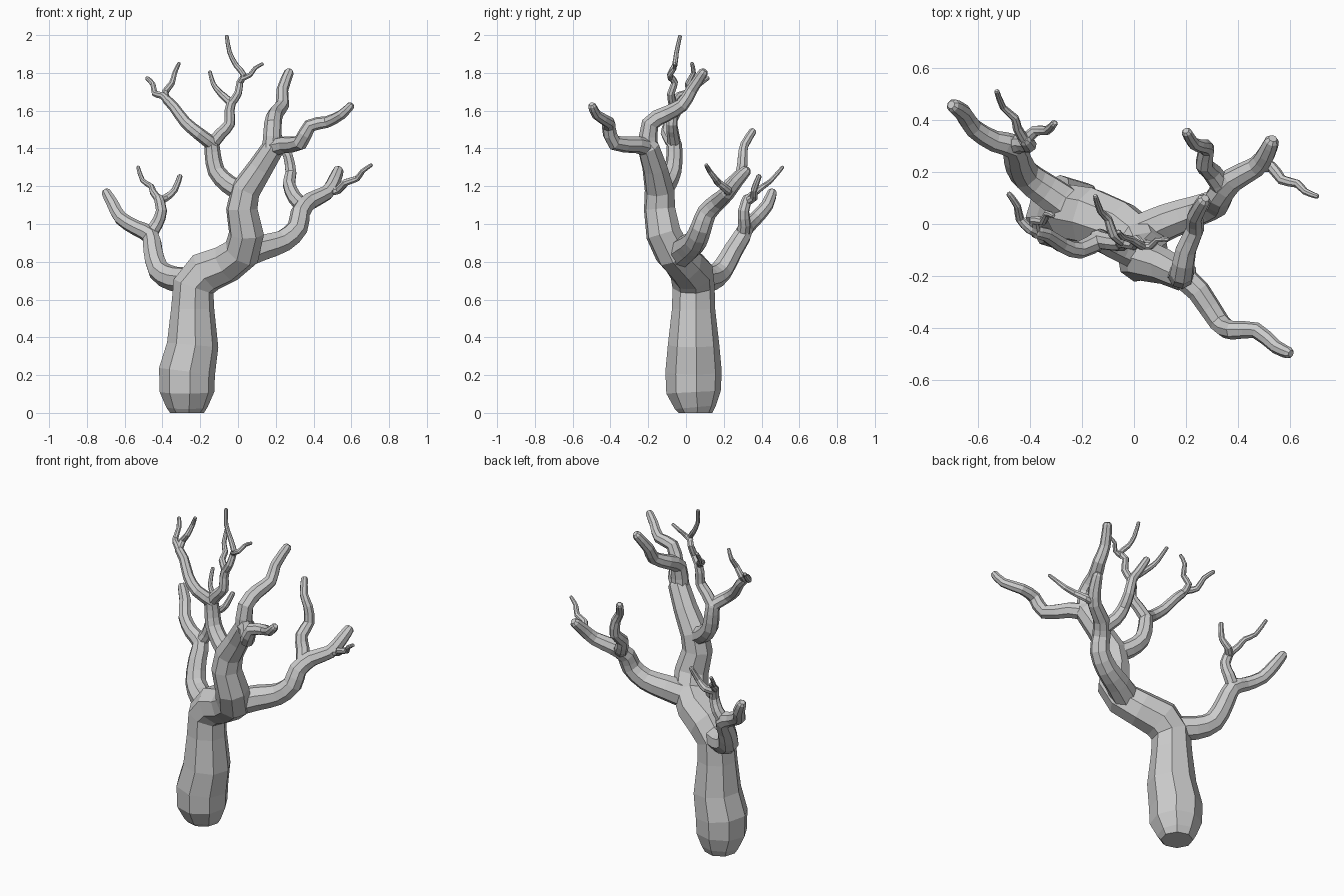
import bpy, bmesh, math
from mathutils import Vector, Matrix

SIDES = 8


def branch(name, pts, radii, smooth=True):
    """Flat-faced tapering tube through pts. radii: one per point, or (start, end)."""
    P = [Vector(p) for p in pts]
    n = len(P)
    if len(radii) == 2:
        a, b = radii
        R = [a + (b - a) * i / (n - 1) for i in range(n)]
    else:
        R = list(radii)
    # one extra ring between points, on a soft curve
    if smooth:
        Q, S = [], []
        for i in range(n - 1):
            p0, p1, p2, p3 = P[max(i - 1, 0)], P[i], P[i + 1], P[min(i + 2, n - 1)]
            Q += [p1, (p1 + p2) * 0.5625 - (p0 + p3) * 0.0625]
            S += [R[i], (R[i] + R[i + 1]) / 2]
        P, R = Q + [P[-1]], S + [R[-1]]
    # blunt rounded tip
    d = (P[-1] - P[-2]).normalized()
    tip = P[-1]
    P[-1] = tip - d * R[-1] * 0.5
    P.append(tip)
    R.append(R[-1] * 0.6)

    bm = bmesh.new()
    rings = []
    t_old = (P[1] - P[0]).normalized()
    u = t_old.cross(Vector((0.3, 1, 0.1))).normalized()
    for i, p in enumerate(P):
        t = (P[min(i + 1, len(P) - 1)] - P[max(i - 1, 0)]).normalized()
        u = t_old.rotation_difference(t) @ u
        u = (u - t * u.dot(t)).normalized()
        v = t.cross(u)
        t_old = t
        rings.append([bm.verts.new(p + (u * math.cos(k) + v * math.sin(k)) * R[i])
                      for k in (2 * math.pi * (j + 0.5) / SIDES for j in range(SIDES))])
    for a, b in zip(rings, rings[1:]):
        for j in range(SIDES):
            k = (j + 1) % SIDES
            bm.faces.new((a[j], a[k], b[k], b[j]))
    bm.faces.new(rings[0][::-1])
    bm.faces.new(rings[-1])
    bmesh.ops.recalc_face_normals(bm, faces=bm.faces[:])
    me = bpy.data.meshes.new(name)
    bm.to_mesh(me)
    bm.free()
    ob = bpy.data.objects.new(name, me)
    bpy.context.collection.objects.link(ob)
    return ob


# Trunk: swollen foot, leaning to the right, then rising again
branch("trunk", [(-.27, .05, 0), (-.27, .05, .03), (-.27, .04, .11), (-.27, .04, .22), (-.24, .04, .36),
                 (-.24, .04, .55), (-.235, .04, .67), (-.17, .03, .745), (-.06, -.01, .79),
                 (.02, -.07, .85), (.045, -.12, .95), (.02, -.14, 1.08), (.04, -.14, 1.18),
                 (.12, -.165, 1.3), (.19, -.2, 1.41), (.2, -.23, 1.45)],
       [.09, .11, .145, .15, .137, .115, .112, .115, .105, .1, .095, .085, .08, .068, .06, .045], smooth=False)

# Crown limbs
branch("crown_limb_right", [(.17, -.19, 1.4), (.25, -.26, 1.42), (.33, -.38, 1.43), (.38, -.41, 1.52),
                            (.47, -.41, 1.54), (.55, -.475, 1.58), (.605, -.5, 1.635)], (.05, .022))
branch("crown_limb_upright", [(.18, -.2, 1.4), (.185, -.19, 1.53), (.2, -.1, 1.585), (.235, -.02, 1.63),
                              (.235, .03, 1.71), (.275, .1, 1.815)], (.052, .026))

# Thin forked limb at the upper left
branch("upper_left_limb", [(.02, -.13, 1.17), (-.05, -.1, 1.21), (-.115, -.07, 1.28), (-.135, -.06, 1.38),
                           (-.14, -.065, 1.45)], (.055, .038))
branch("upper_left_fork", [(-.13, -.06, 1.42), (-.21, -.1, 1.48), (-.28, -.08, 1.54), (-.34, -.04, 1.62),
                           (-.39, -.03, 1.67)], (.038, .024))
branch("upper_left_twig_a", [(-.37, -.03, 1.65), (-.4, -.02, 1.68), (-.44, .02, 1.69), (-.45, .07, 1.74),
                             (-.485, .12, 1.775)], (.023, .011))
branch("upper_left_twig_b", [(-.38, -.03, 1.66), (-.385, .015, 1.7), (-.35, .01, 1.745), (-.335, .04, 1.8),
                             (-.31, .03, 1.855)], (.022, .01))
branch("upper_mid_fork", [(-.14, -.06, 1.42), (-.09, -.07, 1.48), (-.045, -.075, 1.53), (-.045, -.07, 1.6),
                          (-.03, -.07, 1.66)], (.036, .024))
branch("upper_mid_leader", [(-.035, -.07, 1.64), (.0, -.08, 1.69), (.01, -.06, 1.75), (.03, -.085, 1.79),
                            (-.01, -.06, 1.84), (-.045, -.05, 1.91), (-.06, -.03, 2)], (.023, .01))
branch("upper_mid_twig_a", [(-.035, -.07, 1.64), (-.08, -.04, 1.68), (-.1, .02, 1.7), (-.13, .05, 1.74),
                            (-.15, .11, 1.81)], (.022, .01))
branch("upper_mid_twig_b", [(.02, -.08, 1.77), (.065, -.085, 1.79), (.09, -.06, 1.825), (.135, -.06, 1.85)],
       (.016, .009))

# Low limb on the right, reaching back
branch("low_right_limb", [(.0, -.05, .83), (.13, .01, .875), (.24, .05, .91), (.315, .08, .98), (.33, .11, 1.06),
                          (.38, .17, 1.12), (.47, .22, 1.165), (.51, .27, 1.23), (.535, .33, 1.295)],
       [.08, .072, .062, .056, .052, .047, .04, .036, .028])
branch("low_right_riser", [(.35, .13, 1.09), (.3, .2, 1.14), (.27, .23, 1.21), (.28, .29, 1.27), (.265, .3, 1.36),
                           (.23, .31, 1.42), (.2, .36, 1.5)], (.042, .02))
branch("low_right_twig", [(.46, .22, 1.17), (.53, .22, 1.18), (.57, .17, 1.22), (.63, .155, 1.24),
                          (.66, .125, 1.28), (.71, .105, 1.315)], (.026, .01))

# Low limb on the left, reaching back
branch("low_left_limb", [(-.24, .06, .7), (-.34, .13, .71), (-.42, .19, .755), (-.45, .25, .86), (-.465, .3, .94),
                         (-.54, .32, .98), (-.62, .37, 1.03), (-.66, .43, 1.1), (-.705, .46, 1.18)],
       [.075, .067, .06, .053, .048, .041, .037, .034, .026])
branch("low_left_riser", [(-.47, .3, .94), (-.43, .31, 1), (-.405, .305, 1.07), (-.425, .33, 1.15)], (.038, .026))
branch("low_left_twig_a", [(-.42, .32, 1.12), (-.38, .36, 1.14), (-.335, .36, 1.18), (-.305, .39, 1.26)],
       (.025, .014))
branch("low_left_twig_b", [(-.42, .32, 1.13), (-.45, .37, 1.17), (-.46, .41, 1.2), (-.505, .45, 1.23),
                           (-.53, .515, 1.305)], (.021, .01))
